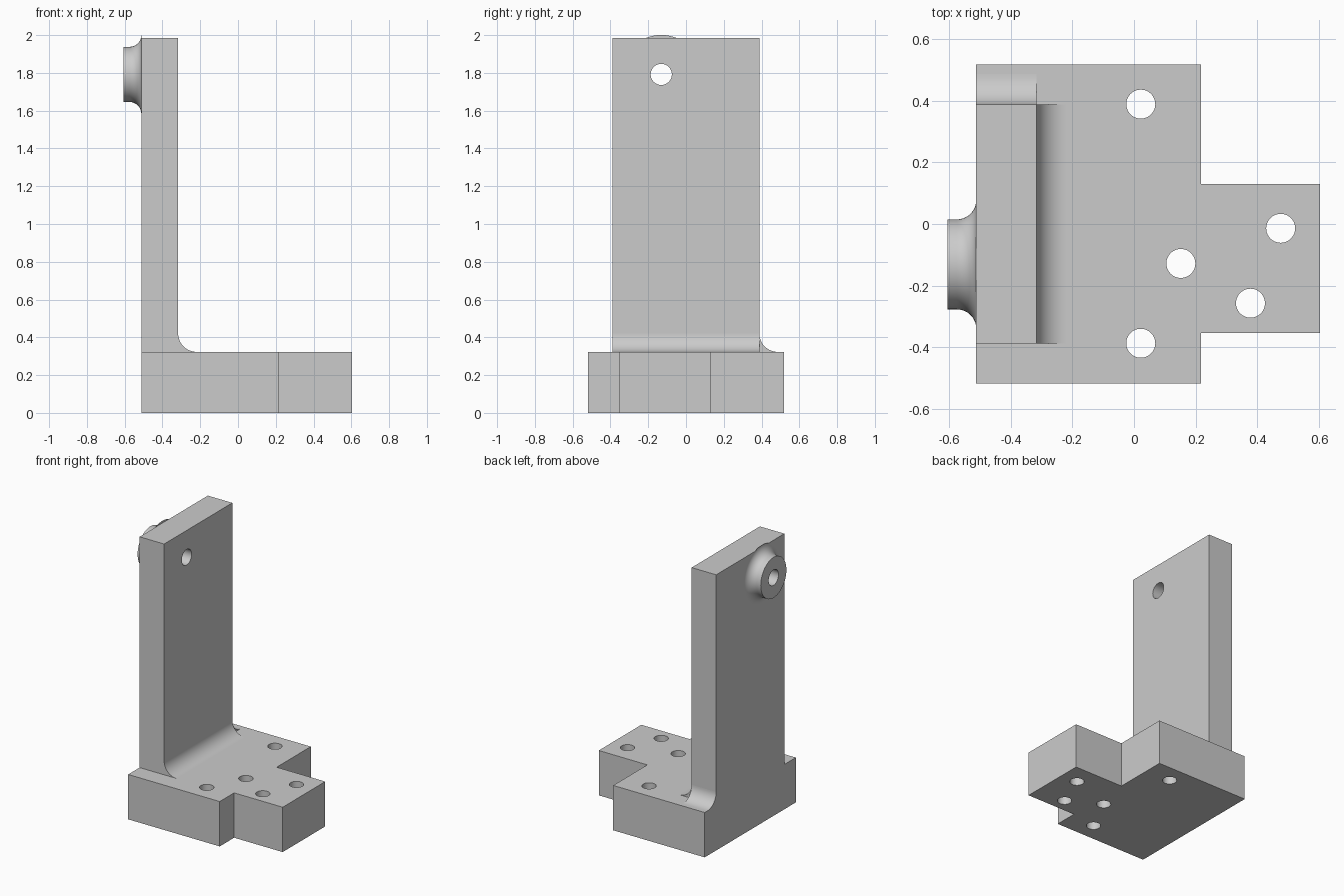
import bpy
import bmesh
from math import cos, sin, pi, radians
from mathutils import Matrix, Vector

if "Cube" in bpy.data.objects:
    bpy.data.objects.remove(bpy.data.objects["Cube"])

grey = bpy.data.materials.new("plain_grey")
grey.use_nodes = True
grey.diffuse_color = (0.6, 0.6, 0.6, 1)
grey.node_tree.nodes["Principled BSDF"].inputs["Base Color"].default_value = (0.6, 0.6, 0.6, 1)

# Main dimensions
BACK, WALL_FRONT, STEP, TIP = -0.512, -0.317, 0.217, 0.604
BASE_TOP, WALL_TOP = 0.323, 1.985
HALF_BASE, HALF_WALL = 0.518, 0.388
FILLET = 0.098
BOSS_Y, BOSS_Z, BORE = -0.131, 1.792, 0.056


def finish(bm, name):
    bmesh.ops.recalc_face_normals(bm, faces=bm.faces)
    mesh = bpy.data.meshes.new(name)
    bm.to_mesh(mesh)
    bm.free()
    obj = bpy.data.objects.new(name, mesh)
    mesh.materials.append(grey)
    bpy.context.collection.objects.link(obj)
    return obj


def prism(name, points, sweep):
    """Extrude a closed planar outline along a vector."""
    bm = bmesh.new()
    face = bm.faces.new([bm.verts.new(p) for p in points])
    out = bmesh.ops.extrude_face_region(bm, geom=[face], use_keep_orig=True)
    moved = [g for g in out["geom"] if isinstance(g, bmesh.types.BMVert)]
    bmesh.ops.translate(bm, verts=moved, vec=Vector(sweep))
    return finish(bm, name)


def activate(obj):
    bpy.ops.object.select_all(action='DESELECT')
    obj.select_set(True)
    bpy.context.view_layer.objects.active = obj


def smooth(obj):
    activate(obj)
    bpy.ops.object.shade_smooth_by_angle(angle=radians(30))


def drill(obj, centre, radius, axis):
    """Cut a round through hole along the given axis."""
    bm = bmesh.new()
    turn = Matrix.Rotation(pi / 2, 4, 'Y') if axis == 'X' else Matrix()
    bmesh.ops.create_cone(bm, cap_ends=True, segments=48, radius1=radius,
                          radius2=radius, depth=1,
                          matrix=Matrix.Translation(centre) @ turn)
    cutter = finish(bm, "hole_cutter")
    cutter.hide_render = True
    mod = obj.modifiers.new("hole", 'BOOLEAN')
    mod.operation, mod.solver, mod.object = 'DIFFERENCE', 'EXACT', cutter
    activate(obj)
    bpy.ops.object.modifier_apply(modifier=mod.name)
    bpy.data.objects.remove(cutter)


def concave(radius, steps=16):
    """Offsets of a fillet arc, from up the wall to out on the floor."""
    for i in range(steps + 1):
        a = pi / 2 * i / steps
        yield radius * (1 - cos(a)), radius * (1 - sin(a))


# Stepped base plate with five vertical holes
outline = [(BACK, -HALF_BASE), (STEP, -HALF_BASE), (STEP, -0.354), (TIP, -0.354),
           (TIP, 0.13), (STEP, 0.13), (STEP, HALF_BASE), (BACK, HALF_BASE)]
base = prism("base_plate", [(x, y, 0) for x, y in outline], (0, 0, BASE_TOP))
for x, y in [(0.022, 0.389), (0.022, -0.387), (0.152, -0.128),
             (0.476, -0.014), (0.378, -0.257)]:
    drill(base, (x, y, BASE_TOP / 2), 0.047, 'Z')
smooth(base)

# Upright wall with the bore near its top
wall = prism("upright_wall",
             [(BACK, -HALF_WALL, BASE_TOP), (WALL_FRONT, -HALF_WALL, BASE_TOP),
              (WALL_FRONT, HALF_WALL, BASE_TOP), (BACK, HALF_WALL, BASE_TOP)],
             (0, 0, WALL_TOP - BASE_TOP))
drill(wall, (BACK, BOSS_Y, BOSS_Z), BORE, 'X')
smooth(wall)

# Fillets where the wall meets the base
arc = list(concave(FILLET))
smooth(prism("inner_fillet",
             [(WALL_FRONT, -HALF_WALL, BASE_TOP)]
             + [(WALL_FRONT + d, -HALF_WALL, BASE_TOP + h) for d, h in arc],
             (0, 2 * HALF_WALL, 0)))
smooth(prism("side_fillet",
             [(BACK, HALF_WALL, BASE_TOP)]
             + [(BACK, HALF_WALL + d, BASE_TOP + h) for d, h in arc],
             (WALL_FRONT - BACK, 0, 0)))

# Flared boss, a ring turned about the bore axis
BOSS_R, FLARE, BOSS_END = 0.146, 0.063, -0.606
section = [(BACK, BORE), (BOSS_END, BORE), (BOSS_END, BOSS_R)]
section += [(BACK - h, BOSS_R + d) for h, d in concave(FLARE)][::-1]
bm = bmesh.new()
ring = [bm.verts.new((x, BOSS_Y, BOSS_Z + r)) for x, r in section]
edges = [bm.edges.new((a, b)) for a, b in zip(ring, ring[1:] + ring[:1])]
bmesh.ops.spin(bm, geom=ring + edges, cent=(0, BOSS_Y, BOSS_Z), axis=(1, 0, 0),
               angle=2 * pi, steps=64)
bmesh.ops.remove_doubles(bm, verts=bm.verts, dist=0.0001)
smooth(finish(bm, "flared_boss"))
